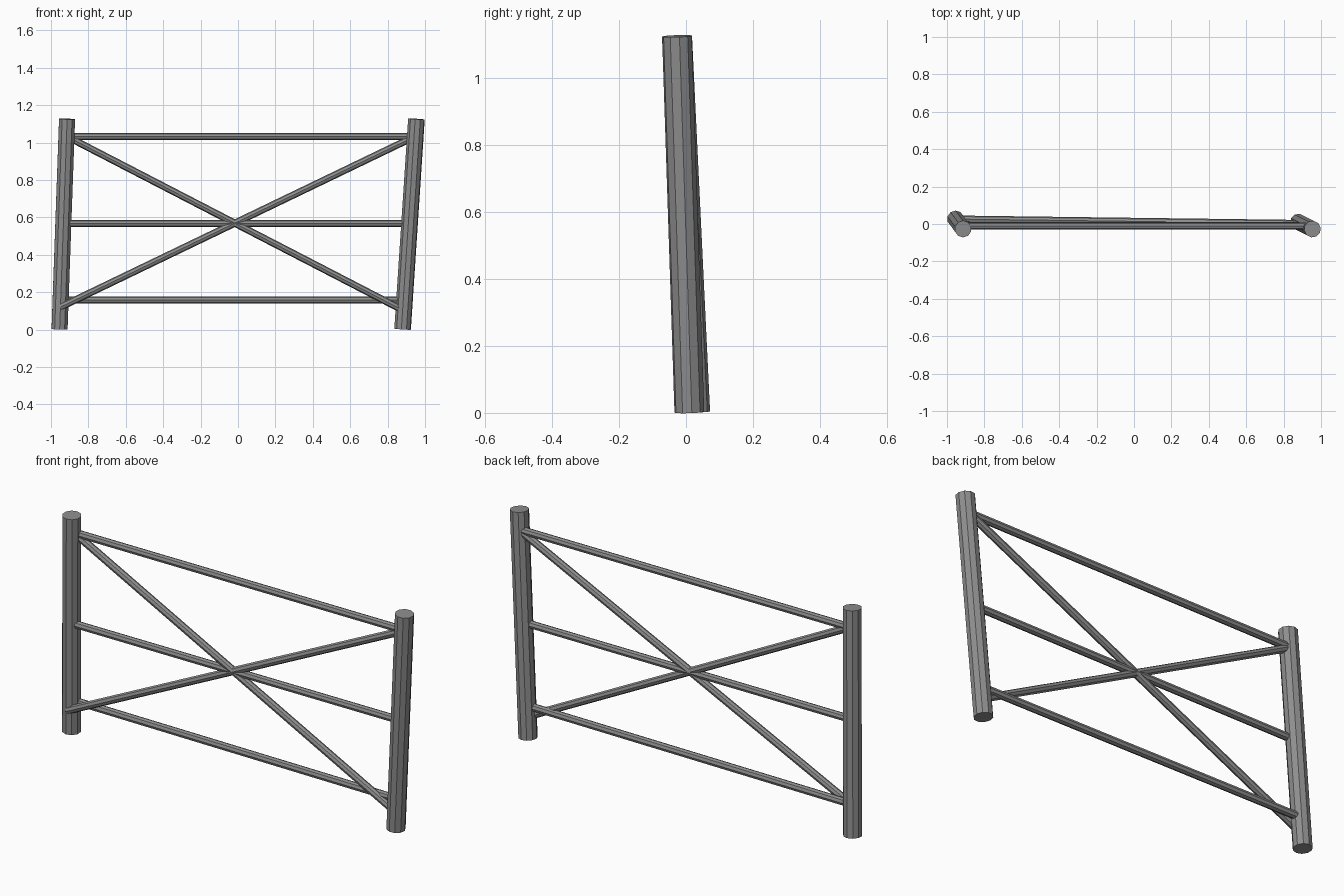
import bpy
from mathutils import Vector

cube = bpy.data.objects.get("Cube")
if cube:
    bpy.data.objects.remove(cube, do_unlink=True)

grey = bpy.data.materials.new("weathered_grey")
grey.use_nodes = True
colour = (0.27, 0.27, 0.27, 1)
grey.diffuse_color = colour
grey.node_tree.nodes["Principled BSDF"].inputs["Base Color"].default_value = colour


def pole(name, start, end, radius, sides):
    """Flat-faced capped cylinder between two points."""
    a, b = Vector(start), Vector(end)
    axis = b - a
    bpy.ops.mesh.primitive_cylinder_add(
        vertices=sides, radius=radius, depth=axis.length, location=(a + b) / 2,
        rotation=axis.to_track_quat("Z", "Y").to_euler())
    obj = bpy.context.object
    obj.name = name
    obj.data.materials.append(grey)
    return obj


# Leaning posts
POST = 0.045
pole("right_post", (-0.954, 0.027, 0.002), (-0.914, -0.027, 1.126), POST, 10)
pole("left_post", (0.88, 0.01, 0.002), (0.954, -0.027, 1.126), POST, 10)

# Horizontal rails
RAIL = 0.019
pole("top_rail", (-0.89, -0.01, 1.032), (0.92, -0.01, 1.032), RAIL, 8)
pole("middle_rail", (-0.91, -0.009, 0.568), (0.89, -0.009, 0.568), RAIL, 8)
pole("bottom_rail", (-0.92, 0.026, 0.158), (0.87, 0.003, 0.158), RAIL, 8)

# Crossed braces
pole("rising_brace", (-0.95, -0.01, 0.12), (0.92, -0.01, 1.02), RAIL, 8)
pole("falling_brace", (-0.89, -0.01, 1.02), (0.87, -0.01, 0.11), RAIL, 8)
